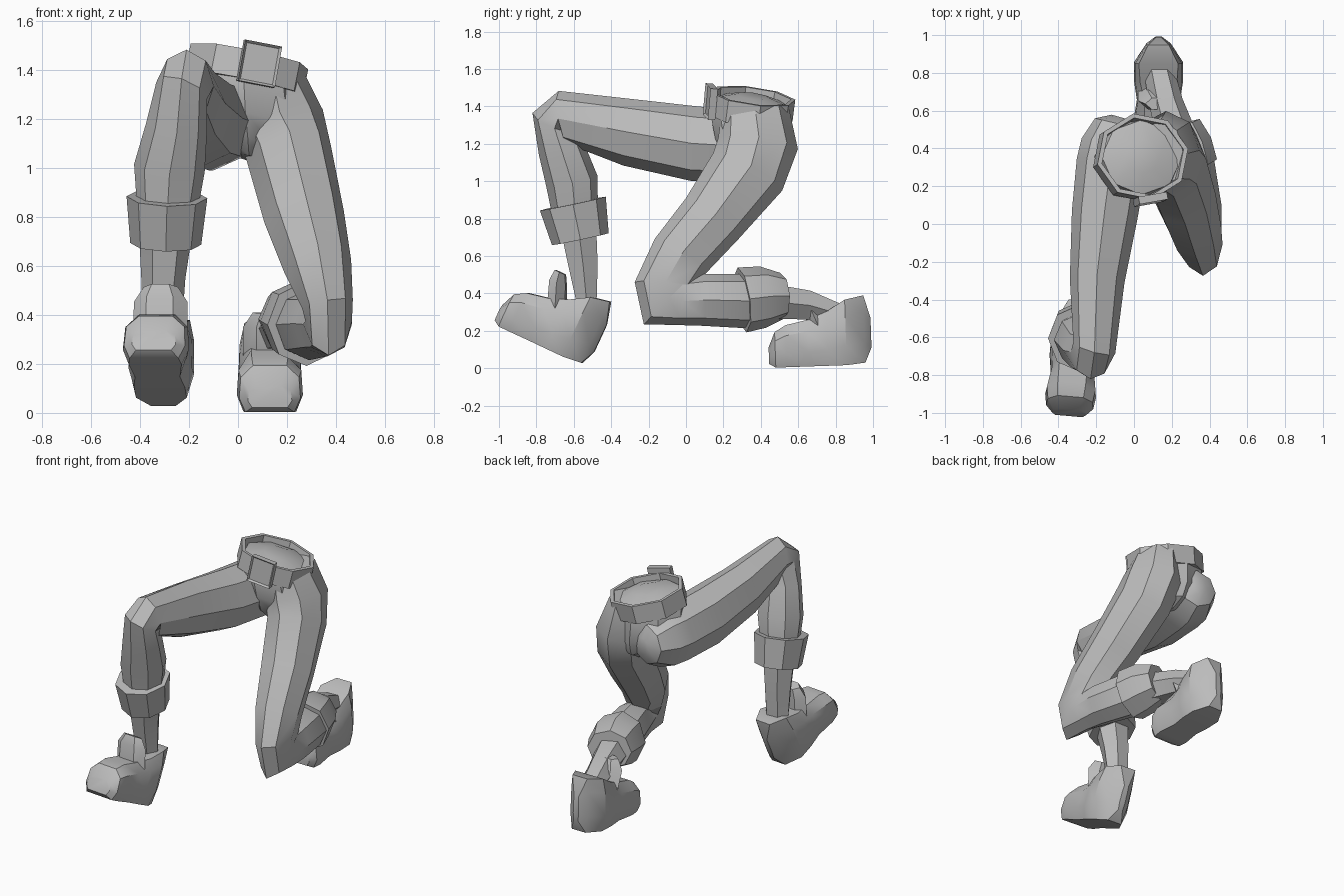
import bpy, bmesh, math
from mathutils import Vector, Matrix

cube = bpy.data.objects.get("Cube")
if cube:
    bpy.data.objects.remove(cube, do_unlink=True)

grey = bpy.data.materials.new("plain grey")
grey.use_nodes = True
COLOUR = (0.5, 0.5, 0.5, 1)
grey.diffuse_color = COLOUR
grey.node_tree.nodes["Principled BSDF"].inputs["Base Color"].default_value = COLOUR


def finish(name, bm, matrix=None):
    """Turn a bmesh into a named object with sharp creases."""
    if matrix:
        bm.transform(matrix)
    bmesh.ops.recalc_face_normals(bm, faces=bm.faces)
    mesh = bpy.data.meshes.new(name)
    bm.to_mesh(mesh)
    bm.free()
    mesh.materials.append(grey)
    obj = bpy.data.objects.new(name, mesh)
    bpy.context.collection.objects.link(obj)
    bpy.ops.object.select_all(action='DESELECT')
    obj.select_set(True)
    bpy.context.view_layer.objects.active = obj
    bpy.ops.object.shade_smooth_by_angle(angle=math.radians(32))


def loft(name, rings, matrix=None, closed=False):
    """Skin a list of point rings, capping the ends or closing into a band."""
    bm = bmesh.new()
    rows = [[bm.verts.new(p) for p in ring] for ring in rings]
    n = len(rows[0])
    pairs = list(zip(rows, rows[1:]))
    if closed:
        pairs.append((rows[-1], rows[0]))
    else:
        bm.faces.new(rows[0])
        bm.faces.new(rows[-1])
    for a, b in pairs:
        for i in range(n):
            j = (i + 1) % n
            bm.faces.new((a[i], a[j], b[j], b[i]))
    finish(name, bm, matrix)


def ellipse(centre, axis, w, d, n=8, phase=0.0):
    """Ring across an axis: w is the half width near x, d the other half."""
    axis = axis.normalized()
    side = Vector((1, 0, 0))
    side = (side - axis * side.dot(axis)).normalized()
    other = axis.cross(side)
    return [centre + side * w * math.cos(a) + other * d * math.sin(a)
            for a in (phase + math.tau * i / n for i in range(n))]


def limb(name, path, n=8):
    """Tube through (x, y, z, w, d) stations with mitred bends."""
    pts = [Vector(p[:3]) for p in path]
    rings = []
    for i, p in enumerate(path):
        axis = Vector()
        if i:
            axis += (pts[i] - pts[i - 1]).normalized()
        if i < len(pts) - 1:
            axis += (pts[i + 1] - pts[i]).normalized()
        rings.append(ellipse(pts[i], axis, p[3], p[4], n))
    loft(name, rings)


# Trouser legs: seat, thigh, knee and shin
limb("right_leg", [
    (-.07, .565, 1.18, .05, .055), (-.08, .53, 1.18, .13, .13), (-.10, .42, 1.18, .18, .19),
    (-.12, .32, 1.185, .185, .195), (-.155, .05, 1.20, .175, .20),
    (-.195, -.30, 1.26, .145, .18), (-.21, -.655, 1.34, .115, .145),
    (-.23, -.69, 1.315, .11, .14), (-.25, -.665, 1.17, .125, .125),
    (-.28, -.61, 1.0, .145, .14), (-.29, -.59, .80, .12, .12)])
limb("left_leg", [
    (.14, .37, 1.38, .125, .18), (.17, .385, 1.20, .18, .215),
    (.21, .33, 1.05, .175, .21), (.27, .14, .80, .165, .178),
    (.325, -.03, .60, .14, .165), (.365, -.11, .445, .105, .165),
    (.37, -.09, .375, .095, .195), (.365, -.03, .36, .10, .13),
    (.345, .08, .365, .12, .138), (.29, .30, .36, .14, .145), (.25, .42, .36, .12, .12)])

# Rolled cuffs
limb("right_cuff", [(-.29, -.605, .88, .165, .18), (-.295, -.565, .69, .145, .155)])
limb("left_cuff", [(.28, .30, .365, .165, .175), (.25, .41, .38, .165, .165),
                   (.215, .51, .385, .14, .125)])

# Ankles
limb("right_ankle", [(-.295, -.575, .75, .11, .11), (-.305, -.55, .55, .09, .09),
                     (-.31, -.53, .34, .08, .06)], 6)
limb("left_ankle", [(.24, .42, .36, .11, .11), (.17, .64, .34, .09, .09),
                    (.13, .82, .29, .08, .06)], 6)


# Shoes: toe along -y, sole on the local ground
def shoe(side, matrix):
    rings = []
    # distance from heel, half width, bottom, top, squareness of the top
    for s, w, b, t, k in [(-.035, .02, .09, .25, .8), (.0, .065, .01, .37, .85),
                          (.10, .13, 0, .35, .8), (.20, .13, 0, .29, .75),
                          (.30, .115, 0, .25, .65), (.42, .135, 0, .225, .55),
                          (.48, .125, 0, .19, .55), (.515, .09, .02, .11, .5)]:
        h = t - b
        half = [(.8, 0), (1, .3), (.95, .75), (k, 1)]
        outline = half + [(-x, z) for x, z in reversed(half)]
        rings.append([Vector((x * w, -s, b + z * h)) for x, z in outline])
    loft(side + "_shoe", rings, matrix)
    tongue = [((0, -.24, .20), .11, .06), ((0, -.295, .34), .11, .055),
              ((0, -.31, .40), .07, .035)]
    up = Vector((0, 0, 1))
    loft(side + "_shoe_tongue", [ellipse(Vector(c), up, w, d, 6) for c, w, d in tongue], matrix)


for side, place, yaw, pitch in [("right", (-.305, -.56, .02), -5, -25),
                                ("left", (.13, .96, .02), 0, 2)]:
    shoe(side, Matrix.Translation(place) @ Matrix.Rotation(math.radians(yaw), 4, 'Z')
         @ Matrix.Rotation(math.radians(pitch), 4, 'X'))

# Pelvis, leaning with the belt
up = Vector((.2, .13, 1)).normalized()
waist = Vector((.035, .35, 1.397))
loft("pelvis", [
    ellipse(waist + up * .06, up, .09, .09),
    ellipse(waist + up * .025, up, .215, .20),
    ellipse(waist - up * .06, up, .235, .215),
    ellipse(Vector((.03, .36, 1.20)), up, .25, .205),
    ellipse(Vector((.04, .36, 1.10)), up, .14, .17),
    ellipse(Vector((.045, .35, 1.04)), up, .05, .09)])

# Belt
loft("belt", [ellipse(waist + up * h, up, r, r * .93, 8, math.radians(12))
              for h, r in [(.06, .25), (-.06, .25), (-.06, .215), (.06, .225)]], closed=True)

# Buckle with a recessed plate
bm = bmesh.new()
bmesh.ops.create_cube(bm, size=1)
bmesh.ops.scale(bm, vec=(.155, .04, .17), verts=bm.verts)
bm.faces.ensure_lookup_table()
front = [f for f in bm.faces if f.normal.y < -.9]
bmesh.ops.inset_region(bm, faces=front, thickness=.014)
bmesh.ops.translate(bm, vec=(0, .012, 0), verts=front[0].verts)
finish("belt_buckle", bm, Matrix.Translation((.087, .13, 1.425))
       @ Matrix.Rotation(math.radians(11), 4, 'Y') @ Matrix.Rotation(math.radians(10), 4, 'Z')
       @ Matrix.Rotation(math.radians(-5), 4, 'X'))
